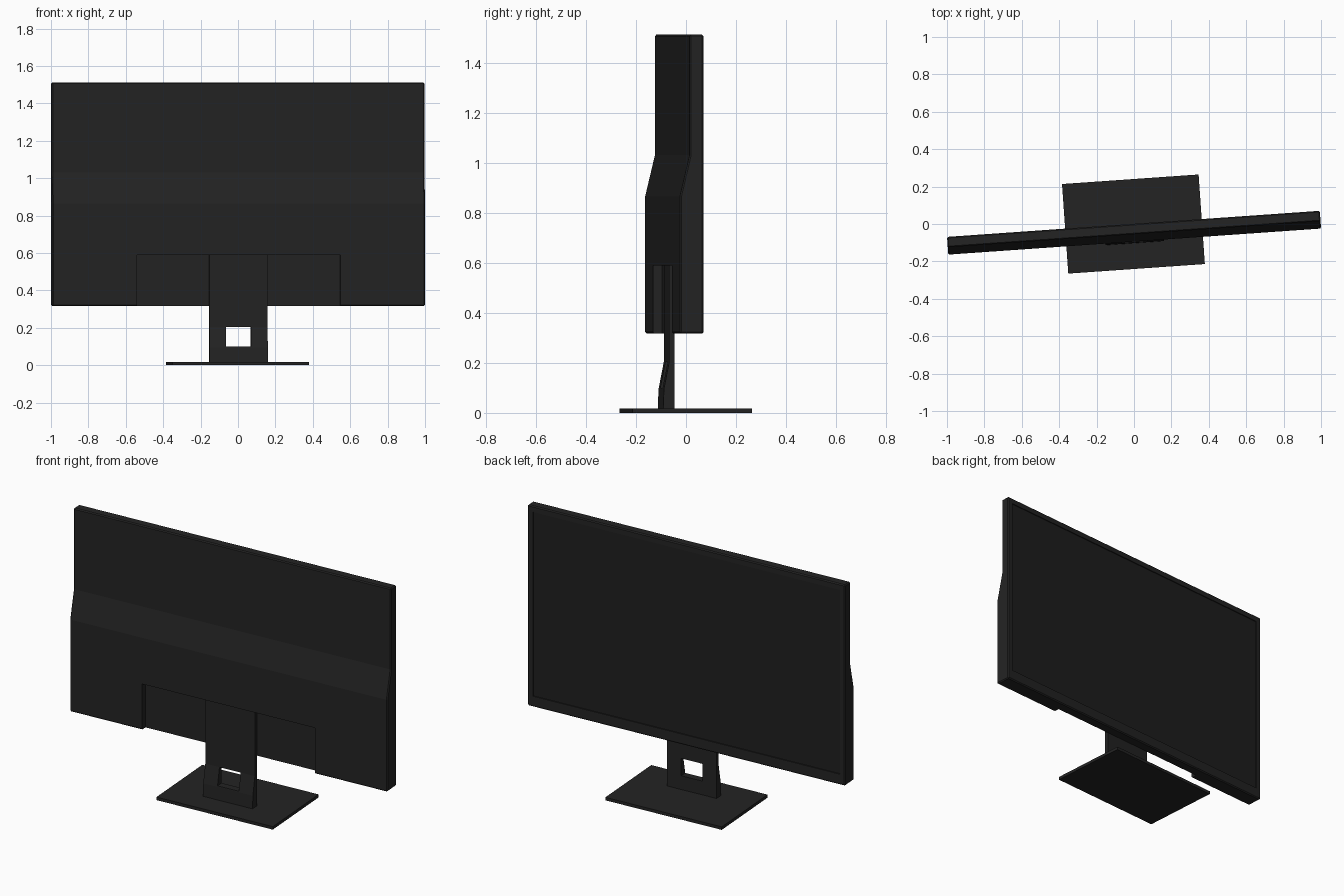
import bpy, bmesh, math
from mathutils import Matrix

if "Cube" in bpy.data.objects:
    bpy.data.objects.remove(bpy.data.objects["Cube"])

TURN = Matrix.Rotation(math.radians(4.0), 4, 'Z')   # whole monitor is slightly turned
U0 = -0.003                                         # sideways centre before turning


def material(name, value):
    m = bpy.data.materials.new(name)
    m.diffuse_color = (value, value, value, 1)
    m.use_nodes = True
    m.node_tree.nodes["Principled BSDF"].inputs["Base Color"].default_value = m.diffuse_color
    return m


black = material("matte_black_plastic", 0.017)
screen_black = material("screen_black", 0.0135)


def extrude(name, profile, width, mat):
    """Extrude a (depth, height) profile along x, centred on U0."""
    bm = bmesh.new()
    face = bm.faces.new([bm.verts.new((U0 - width / 2, y, z)) for y, z in profile])
    res = bmesh.ops.extrude_face_region(bm, geom=[face])
    verts = [g for g in res["geom"] if isinstance(g, bmesh.types.BMVert)]
    bmesh.ops.translate(bm, verts=verts, vec=(width, 0, 0))
    bmesh.ops.recalc_face_normals(bm, faces=bm.faces[:])
    me = bpy.data.meshes.new(name)
    bm.to_mesh(me)
    bm.free()
    me.materials.append(mat)
    ob = bpy.data.objects.new(name, me)
    bpy.context.collection.objects.link(ob)
    return ob


def box(name, width, y0, y1, z0, z1, mat):
    return extrude(name, [(y0, z0), (y1, z0), (y1, z1), (y0, z1)], width, mat)


def apply(ob, mod):
    bpy.context.view_layer.objects.active = ob
    bpy.ops.object.modifier_apply(modifier=mod.name)


def bevel(ob, width):
    mod = ob.modifiers.new("bevel", 'BEVEL')
    mod.width = width
    mod.segments = 1
    mod.limit_method = 'ANGLE'
    mod.angle_limit = math.radians(60)
    apply(ob, mod)


def cut(ob, cutter):
    cutter.hide_render = True
    mod = ob.modifiers.new("cut", 'BOOLEAN')
    mod.operation = 'DIFFERENCE'
    mod.solver = 'EXACT'
    mod.object = cutter
    apply(ob, mod)
    bpy.data.objects.remove(cutter)


# Housing: thin top, thicker lower back
housing = extrude("housing", [(0.001, 0.317), (0.001, 1.512), (-0.055, 1.512),
                              (-0.055, 1.03), (-0.094, 0.865), (-0.094, 0.317)], 1.998, black)
bevel(housing, 0.006)
# Recess for the stand, open at the bottom
cut(housing, box("recess_cutter", 1.09, -0.2, -0.057, 0.2, 0.59, black))
# Shallow opening for the screen
cut(housing, box("screen_cutter", 1.932, -0.006, 0.1, 0.38, 1.477, black))

# Screen panel set into the bezel
screen = box("screen", 1.932, -0.008, -0.005, 0.38, 1.477, screen_black)

# Stand neck with a kicked-out foot and a cable window
neck = extrude("stand_neck", [(-0.056, 0.015), (-0.056, 0.59), (-0.078, 0.59),
                              (-0.078, 0.203), (-0.099, 0.095), (-0.102, 0.015)], 0.312, black)
cut(neck, box("window_cutter", 0.134, -0.3, 0.2, 0.1, 0.203, black))

# Flat base plate
base = box("stand_base", 0.732, -0.24, 0.24, 0.0, 0.018, black)

for ob in (housing, screen, neck, base):
    ob.data.transform(TURN)
